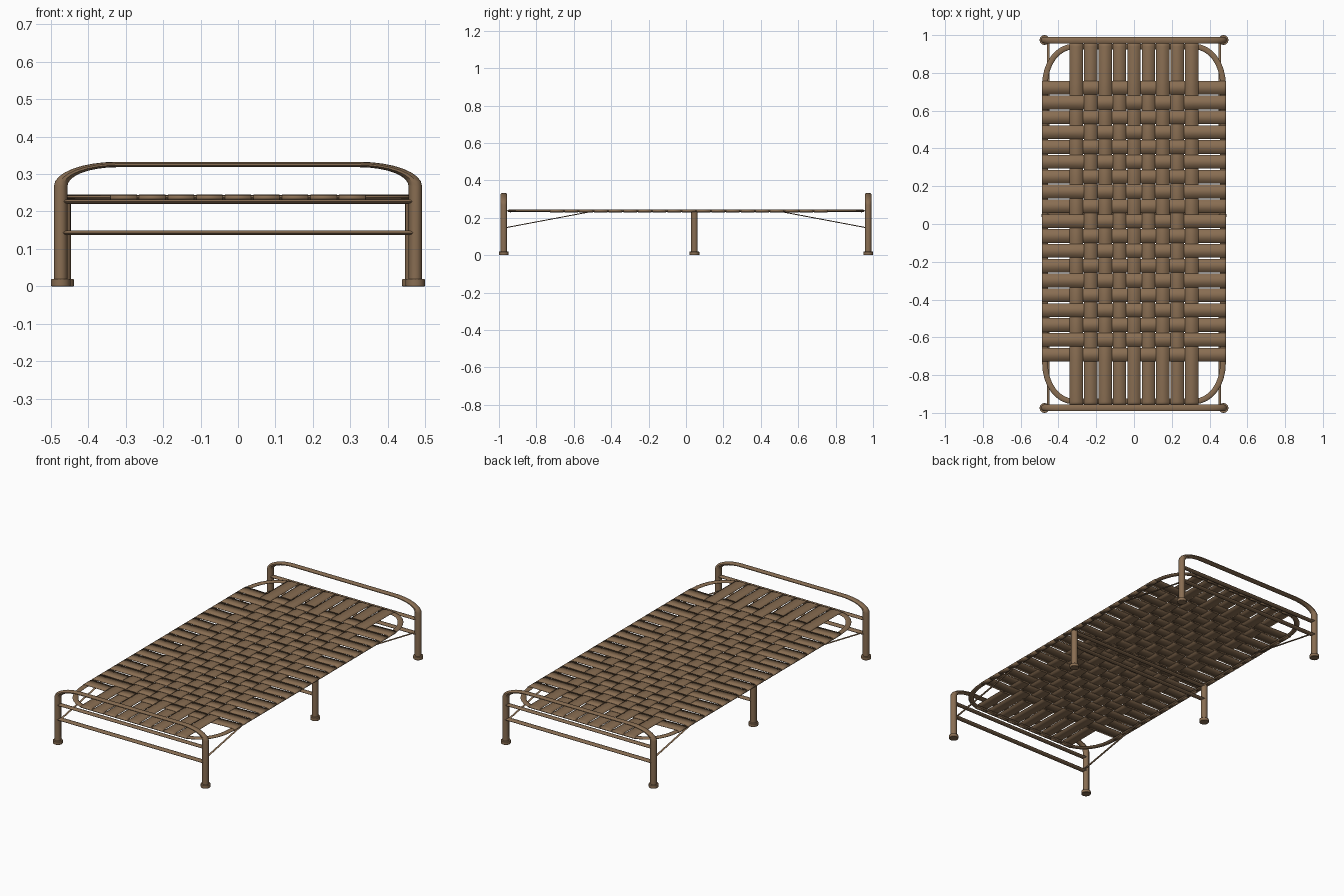
import bpy, math

if "Cube" in bpy.data.objects:
    bpy.data.objects.remove(bpy.data.objects["Cube"])

SQ = 0.4            # tubes are flattened in z by this factor
LX, LY = 0.474, 0.974
MID_Y = 0.045
FX, FY, FZ = 0.471, 0.939, 0.237   # centre line of the bed frame tube
FR = 0.015

mat = bpy.data.materials.new("tan")
mat.diffuse_color = (0.25, 0.155, 0.085, 1)
mat.use_nodes = True
mat.node_tree.nodes["Principled BSDF"].inputs["Base Color"].default_value = mat.diffuse_color


def finish(ob, name, angle=40):
    ob.name = name
    ob.data.materials.clear()
    ob.data.materials.append(mat)
    bpy.ops.object.select_all(action='DESELECT')
    ob.select_set(True)
    bpy.context.view_layer.objects.active = ob
    bpy.ops.object.shade_smooth_by_angle(angle=math.radians(angle))
    return ob


def tube(name, pts, r, cyclic=False):
    """Round tube along points, then squashed in z."""
    cu = bpy.data.curves.new(name, 'CURVE')
    cu.dimensions = '3D'
    cu.bevel_depth = r
    cu.bevel_resolution = 3
    cu.use_fill_caps = True
    sp = cu.splines.new('POLY')
    sp.points.add(len(pts) - 1)
    for p, (x, y, z) in zip(sp.points, pts):
        p.co = (x, y, z / SQ, 1)
    sp.use_cyclic_u = cyclic
    ob = bpy.data.objects.new(name, cu)
    bpy.context.collection.objects.link(ob)
    ob.scale = (1, 1, SQ)
    bpy.ops.object.select_all(action='DESELECT')
    ob.select_set(True)
    bpy.context.view_layer.objects.active = ob
    bpy.ops.object.convert(target='MESH')
    ob = bpy.context.object
    bpy.ops.object.transform_apply(location=False, rotation=False, scale=True)
    return finish(ob, name)


def foot(name, x, y):
    bpy.ops.mesh.primitive_cylinder_add(vertices=20, radius=0.026, depth=0.019,
                                        location=(x, y, 0.0095))
    ob = bpy.context.object
    b = ob.modifiers.new("bevel", 'BEVEL')
    b.width = 0.002
    b.segments = 2
    return finish(ob, name)


def quarter(cx, cy, rx, ry, a0, n=8):
    return [(cx + rx * math.cos(math.radians(a0 + 90 * i / n)),
             cy + ry * math.sin(math.radians(a0 + 90 * i / n))) for i in range(n + 1)]


# Arched end frames with their cross bars and feet
for end, s in (("front", -1), ("back", 1)):
    y = s * LY
    arc = quarter(LX - 0.15, 0.268, 0.15, 0.0575, 0)
    right = [(LX, 0.01)] + arc
    path = right + [(-x, z) for x, z in reversed(right)]
    tube(end + "_arch", [(x, y, z) for x, z in path], 0.018)
    for sx, side in ((-1, "left"), (1, "right")):
        foot(f"{end}_{side}_foot", sx * LX, y)
        # Thin diagonal braces
        tube(f"{end}_{side}_brace", [(sx * 0.454, y, 0.145), (sx * 0.454, s * 0.49, 0.236)], 0.006)
    tube(end + "_upper_bar", [(-LX, y, 0.2265), (LX, y, 0.2265)], 0.0155)
    tube(end + "_lower_bar", [(-LX, y, 0.143), (LX, y, 0.143)], 0.0165)

# Middle legs and cross bars
for sx, side in ((-1, "left"), (1, "right")):
    tube(side + "_middle_leg", [(sx * 0.464, MID_Y, 0.01), (sx * 0.464, MID_Y, FZ)], 0.018)
    foot(side + "_middle_foot", sx * 0.464, MID_Y)
for z, nm in ((0.2265, "upper"), (0.143, "lower")):
    tube(f"middle_{nm}_bar", [(-0.464, MID_Y, z), (0.464, MID_Y, z)], 0.0155)

# Rounded bed frame loop
cx, cy = FX - 0.15, FY - 0.2
loop = (quarter(cx, cy, 0.15, 0.2, 0) + quarter(-cx, cy, 0.15, 0.2, 90)
        + quarter(-cx, -cy, 0.15, 0.2, 180) + quarter(cx, -cy, 0.15, 0.2, 270))
tube("bed_frame", [(x, y, FZ) for x, y in loop], FR, True)

# Woven straps
NL, NC = 9, 19
PL, PC = 0.0763, 0.0785
CY0 = 0.015                     # centre of the crosswise set
ZW, AMP, TH = 0.2425, 0.0018, 0.002


def strap(name, centre, half, edge, cells, pitch, offset, parity, lengthwise):
    """Ribbon wrapped over both frame rails, waving over and under the other set."""
    wrap = [(edge + (FR + 0.001) * math.cos(a), FZ + (FR * SQ + 0.001) * math.sin(a))
            for a in (math.radians(d) for d in range(-120, 91, 30))]
    prof = [(-u, z) for u, z in wrap]
    for k in range(cells):
        u = offset + (k - (cells - 1) / 2) * pitch
        z = ZW + (AMP if (k + parity) % 2 == 0 else -AMP)
        prof += [(u - pitch * 0.33, z), (u + pitch * 0.33, z)]
    prof += list(reversed(wrap))
    verts, faces = [], []
    for u, z in prof:
        for w in (centre - half, centre + half):
            verts.append((w, u, z) if lengthwise else (u, w, z))
    for i in range(len(prof) - 1):
        f = (2 * i, 2 * i + 1, 2 * i + 3, 2 * i + 2)
        faces.append(f if lengthwise else f[::-1])
    me = bpy.data.meshes.new(name)
    me.from_pydata(verts, [], faces)
    ob = bpy.data.objects.new(name, me)
    bpy.context.collection.objects.link(ob)
    sol = ob.modifiers.new("thickness", 'SOLIDIFY')
    sol.thickness = TH
    sol.offset = 0
    return finish(ob, name)


for i in range(NL):
    strap(f"long_strap_{i + 1}", (i - (NL - 1) / 2) * PL, PL / 2 - 0.003,
          FY, NC, PC, CY0, i, True)
for j in range(NC):
    strap(f"cross_strap_{j + 1}", CY0 + (j - (NC - 1) / 2) * PC, PC / 2 - 0.003,
          FX, NL, PL, 0, j + 1, False)
